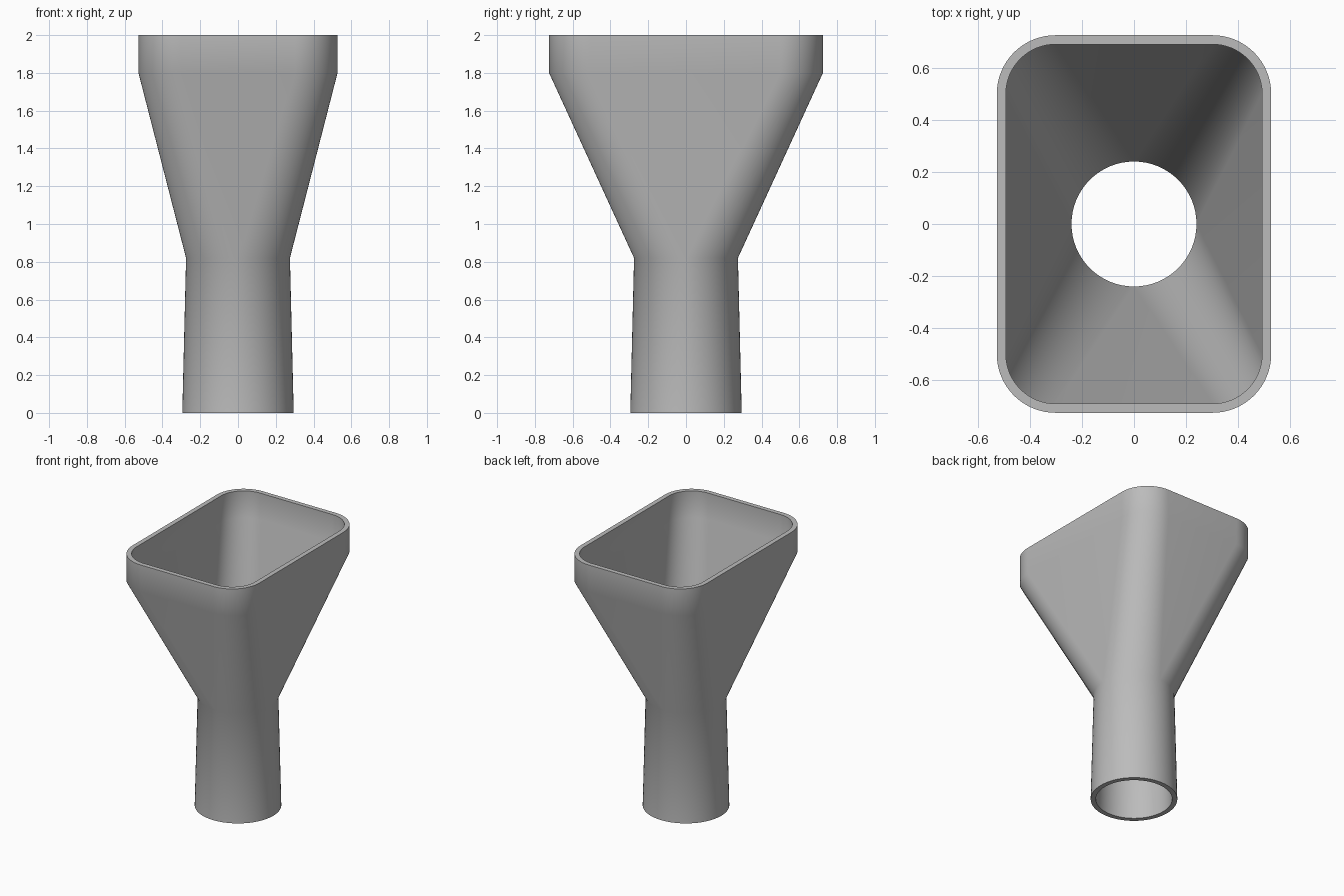
import bpy
import bmesh
from math import cos, sin, pi

if "Cube" in bpy.data.objects:
    bpy.data.objects.remove(bpy.data.objects["Cube"])

STEPS = 16  # segments per quarter turn


def material(name, rgb):
    mat = bpy.data.materials.new(name)
    mat.use_nodes = True
    mat.diffuse_color = (*rgb, 1)
    mat.node_tree.nodes["Principled BSDF"].inputs["Base Color"].default_value = (*rgb, 1)
    return mat


def ring(bm, half_x, half_y, radius, z):
    """Rounded rectangle; a circle when the half sizes equal the radius."""
    verts = []
    for quarter, (sx, sy) in enumerate([(1, 1), (-1, 1), (-1, -1), (1, -1)]):
        for i in range(STEPS + 1):
            a = (quarter + i / STEPS) * pi / 2
            verts.append(bm.verts.new((sx * (half_x - radius) + radius * cos(a),
                                       sy * (half_y - radius) + radius * sin(a), z)))
    return verts


# Wall loop: up the outside, over the rim, down the inside
sections = [
    (0.295, 0.295, 0.295, 0),
    (0.275, 0.275, 0.275, 0.82),
    (0.527, 0.725, 0.225, 1.80),
    (0.527, 0.725, 0.225, 2),
    (0.492, 0.69, 0.19, 2),
    (0.492, 0.69, 0.19, 1.80),
    (0.24, 0.24, 0.24, 0.82),
    (0.26, 0.26, 0.26, 0),
]

bm = bmesh.new()
rings = [ring(bm, *s) for s in sections]
for k, lower in enumerate(rings):
    upper = rings[(k + 1) % len(rings)]
    for i in range(len(lower)):
        j = (i + 1) % len(lower)
        bm.faces.new((lower[i], lower[j], upper[j], upper[i]))

# Collapse the flat sides to single points on the round sections
bmesh.ops.remove_doubles(bm, verts=bm.verts, dist=0.0005)
bmesh.ops.recalc_face_normals(bm, faces=bm.faces)

mesh = bpy.data.meshes.new("funnel_adapter")
bm.to_mesh(mesh)
bm.free()
mesh.materials.append(material("plain grey", (0.5, 0.5, 0.5)))
funnel = bpy.data.objects.new("funnel_adapter", mesh)
bpy.context.collection.objects.link(funnel)

# Smooth walls with crisp rims
bpy.ops.object.select_all(action='DESELECT')
funnel.select_set(True)
bpy.context.view_layer.objects.active = funnel
bpy.ops.object.shade_smooth_by_angle(angle=pi / 6)
